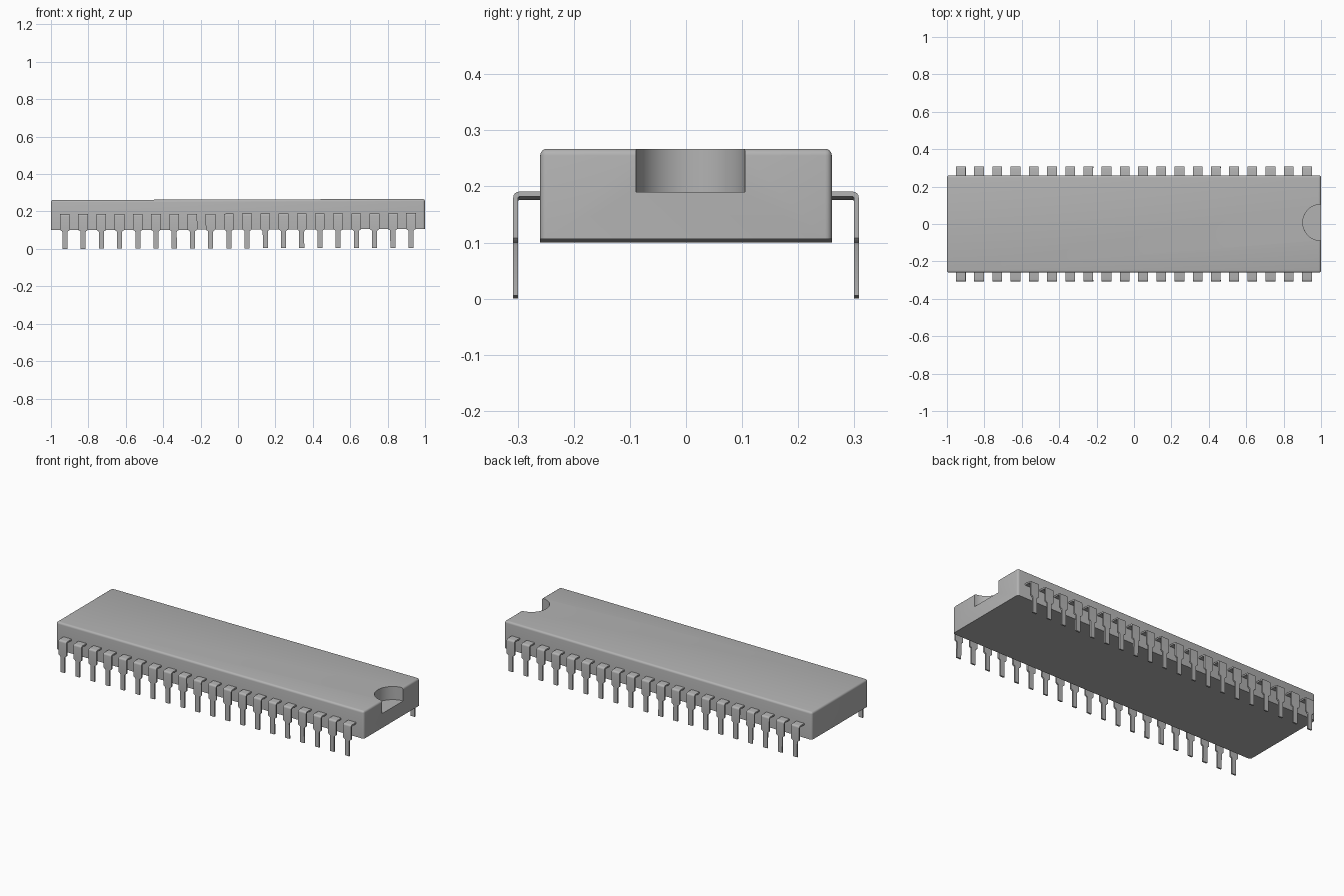
import bpy, bmesh, math

if "Cube" in bpy.data.objects:
    bpy.data.objects.remove(bpy.data.objects["Cube"])

TILT = -0.003           # the chip rests very slightly raised at its notched end
PINS, PITCH = 20, 1.85 / 19

grey = bpy.data.materials.new("light grey")
grey.diffuse_color = (0.45, 0.45, 0.45, 1)
grey.use_nodes = True
grey.node_tree.nodes["Principled BSDF"].inputs["Base Color"].default_value = grey.diffuse_color


def finish(ob):
    ob.data.materials.clear()
    ob.data.materials.append(grey)
    ob.rotation_euler.y = TILT
    bpy.ops.object.select_all(action='DESELECT')
    ob.select_set(True)
    bpy.context.view_layer.objects.active = ob
    bpy.ops.object.shade_smooth_by_angle(angle=math.radians(35))


def new_object(name, bm):
    bmesh.ops.recalc_face_normals(bm, faces=bm.faces)
    mesh = bpy.data.meshes.new(name)
    bm.to_mesh(mesh)
    bm.free()
    ob = bpy.data.objects.new(name, mesh)
    bpy.context.collection.objects.link(ob)
    return ob


# Body: block with rounded top and upright edges, sharp underside
bm = bmesh.new()
bmesh.ops.create_cube(bm, size=1)
for v in bm.verts:
    v.co = (v.co.x * 2, v.co.y * 0.52, 0.1835 + v.co.z * 0.161)
edges = [e for e in bm.edges if max(v.co.z for v in e.verts) > 0.2]
bmesh.ops.bevel(bm, geom=edges, offset=0.012, segments=4, profile=0.5, affect='EDGES')
body = new_object("body", bm)

# Half-round orientation notch in the end of the body
bpy.ops.mesh.primitive_cylinder_add(vertices=64, radius=0.097, depth=0.2,
                                    location=(1.0, 0.008, 0.287))
cutter = bpy.context.object
cutter.name = "notch_cutter"
cut = body.modifiers.new("notch", 'BOOLEAN')
cut.object, cut.operation, cut.solver = cutter, 'DIFFERENCE', 'EXACT'
bpy.context.view_layer.objects.active = body
bpy.ops.object.modifier_apply(modifier=cut.name)
bpy.data.objects.remove(cutter)
finish(body)

# Pin sections: outer (y, z), inner (y, z), half width
T, Y, Z, R = 0.009, 0.308, 0.188, 0.011
WIDE, NARROW = 0.026, 0.0135
sections = [((0.25, Z), (0.25, Z - T), WIDE)]
for i in range(5):
    a = math.radians(90 - 22.5 * i)
    c, s = math.cos(a), math.sin(a)
    sections.append(((Y - R + R * c, Z - R + R * s),
                     (Y - R + (R - T) * c, Z - R + (R - T) * s), WIDE))
for z, w in ((0.105, WIDE), (0.101, WIDE - 0.003), (0.097, NARROW + 0.002),
             (0.092, NARROW), (0.003, NARROW)):
    sections.append(((Y, z), (Y - T, z), w))


def add_pin(bm, x, side):
    rings = []
    for (yo, zo), (yi, zi), w in sections:
        rings.append([bm.verts.new(p) for p in (
            (x - w, side * yo, zo), (x + w, side * yo, zo),
            (x + w, side * yi, zi), (x - w, side * yi, zi))])
    for a, b in zip(rings, rings[1:]):
        for k in range(4):
            n = (k + 1) % 4
            bm.faces.new((a[k], a[n], b[n], b[k]))
    bm.faces.new(rings[0])
    bm.faces.new(rings[-1])


# One row of pins along each long side
for name, side in (("front_pins", -1), ("back_pins", 1)):
    bm = bmesh.new()
    for i in range(PINS):
        add_pin(bm, -0.925 + i * PITCH, side)
    finish(new_object(name, bm))
